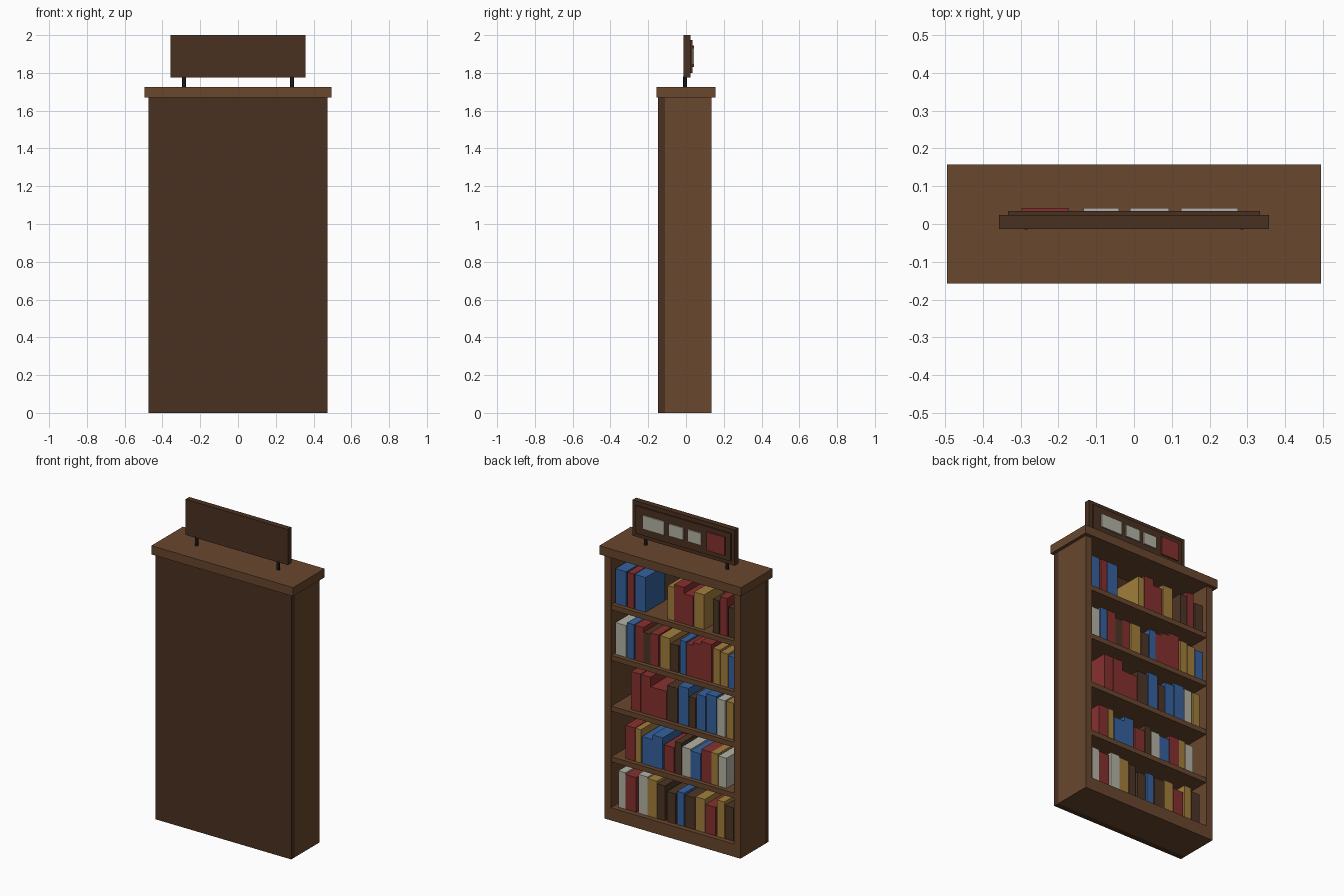
import bpy

if "Cube" in bpy.data.objects:
    bpy.data.objects.remove(bpy.data.objects["Cube"])

# Materials
def material(name, rgb):
    m = bpy.data.materials.new(name)
    m.diffuse_color = (*rgb, 1)
    m.use_nodes = True
    m.node_tree.nodes["Principled BSDF"].inputs["Base Color"].default_value = m.diffuse_color
    return m

WOOD = material("wood", (0.14, 0.063, 0.027))
DARK = material("dark_wood", (0.068, 0.030, 0.015))
METAL = material("metal", (0.012, 0.012, 0.014))
BOOK = {
    "B": material("blue", (0.035, 0.12, 0.34)),
    "R": material("red", (0.24, 0.03, 0.028)),
    "Y": material("yellow", (0.36, 0.21, 0.045)),
    "L": material("light", (0.46, 0.45, 0.38)),
    "N": material("brown", (0.075, 0.036, 0.018)),
}

def box(name, x, y, z, mat):
    """Box from (min, max) ranges along each axis."""
    verts = [(a, b, c) for a in x for b in y for c in z]
    faces = [(0, 1, 3, 2), (4, 6, 7, 5), (0, 4, 5, 1),
             (2, 3, 7, 6), (0, 2, 6, 4), (1, 5, 7, 3)]
    mesh = bpy.data.meshes.new(name)
    mesh.from_pydata(verts, [], faces)
    mesh.materials.append(mat)
    ob = bpy.data.objects.new(name, mesh)
    bpy.context.collection.objects.link(ob)
    return ob

# Case: sides, back, base, top
BACK, INNER, FRONT = -0.147, -0.11, 0.135
for s, side in ((-1, "left"), (1, "right")):
    box(f"{side}_side", sorted((s * 0.43, s * 0.475)), (INNER, FRONT), (0, 1.67), WOOD)
box("back_panel", (-0.475, 0.475), (BACK, INNER), (0, 1.67), DARK)
box("base", (-0.43, 0.43), (INNER, FRONT), (0, 0.08), WOOD)
box("top_board", (-0.495, 0.495), (-0.157, 0.157), (1.67, 1.725), WOOD)

# Shelves
levels = [0.08 + 0.32 * i for i in range(5)]
for i, z in enumerate(levels[1:]):
    box(f"shelf_{i + 1}", (-0.43, 0.43), (INNER, FRONT - 0.004), (z - 0.032, z), WOOD)

# Books, bottom row first: colour, left edge, width, height in hundredths, going toward -x
rows = [
    "L40 5 23,R35 7.5 22,L26 6.5 24.5,Y19.5 6.5 23.5,N12.5 5 22,N6 6 19,B-1 5 21,"
    "N-6.5 7 20,Y-14 6.5 21,R-21 7 18,Y-29 5 23,N-34.5 6 21",
    "R35 6.5 21,Y28 3.8 21,B23.5 7.5 17,B16 7 20,R8 7 16,N0.5 4.5 20,L-4.5 6 18,"
    "B-10.5 7 17,R-18 7 20,Y-25 4.5 20,L-30 5.5 19",
    "R31 6.5 24,R24 6.5 24,R17.5 4.7 18,R13 6.5 18,N6 7.5 22,B-2 7 24,N-9.5 4.5 19,"
    "B-14.5 6.5 22,B-21.5 7 24,L-29 5.5 23,Y-35.5 5 23",
    "L42 7.5 20,B34 5 22,R28.5 6 22,N22.5 5 19,R17.5 5.5 20,Y11 7 20,N3.5 5.5 17,"
    "B-3 4.3 21,R-7.5 4.7 20,R-12 5.7 22,R-17.7 7.5 24,Y-26 5 22,Y-31.5 5 21,B-37 5.5 20",
    "B42 7.5 22,R33.5 4.5 22,B28.5 7.5 22,Y5.5 4.3 21,R1 7 23,R-6 6.3 19,Y-13 7 22,"
    "N-26 4.5 21,R-31 5 24,N-37 5.5 19",
]
for r, row in enumerate(rows):
    for i, spec in enumerate(row.split(",")):
        left, width, height = (float(v) / 100 for v in spec[1:].split())
        box(f"book_{r + 1}_{i + 1}", (left - width, left), (-0.09, 0.104),
            (levels[r], levels[r] + height), BOOK[spec[0]])

# Sign posts
for s, side in ((-1, "left"), (1, "right")):
    bpy.ops.mesh.primitive_cylinder_add(vertices=12, radius=0.01, depth=0.06,
                                        location=(s * 0.286, -0.005, 1.752))
    post = bpy.context.object
    post.name = f"{side}_sign_post"
    post.data.materials.append(METAL)
    bpy.ops.object.shade_smooth_by_angle()

# Sign board with raised panel and plaques
box("sign_board", (-0.357, 0.357), (-0.013, 0.024), (1.775, 2.0), DARK)
box("sign_panel", (-0.333, 0.333), (0.022, 0.034), (1.8, 1.975), DARK)
plaques = [(-0.298, -0.173, 0.058, "R"), (-0.133, -0.04, 0.038, "L"),
           (-0.01, 0.093, 0.038, "L"), (0.125, 0.275, 0.043, "L")]
for i, (a, b, h, c) in enumerate(plaques):
    box(f"sign_plaque_{i + 1}", (a, b), (0.032, 0.042), (1.888 - h, 1.888 + h), BOOK[c])
